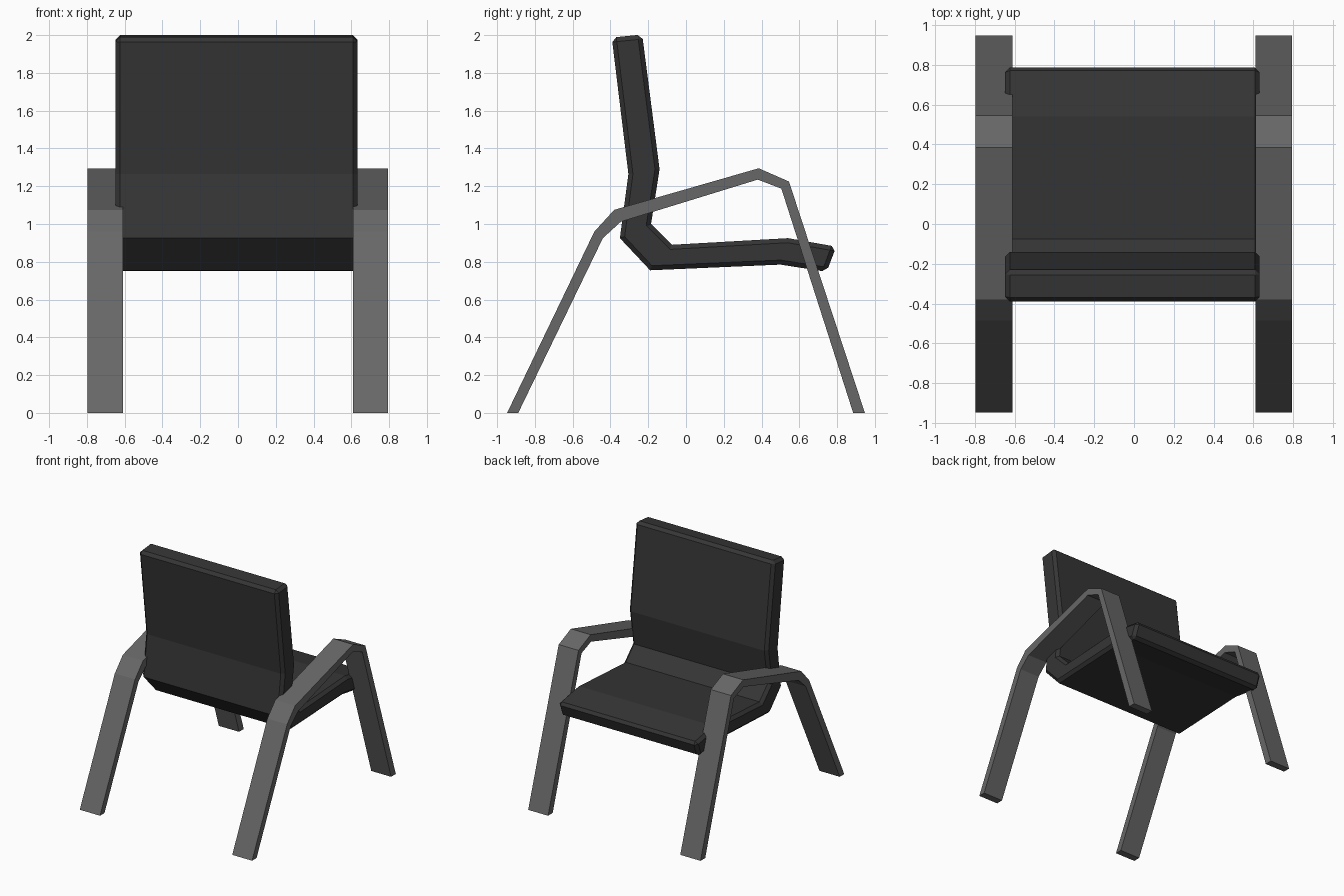
import bpy, bmesh

if "Cube" in bpy.data.objects:
    bpy.data.objects.remove(bpy.data.objects["Cube"])


def material(name, value):
    m = bpy.data.materials.new(name)
    m.diffuse_color = (value, value, value, 1)
    m.use_nodes = True
    m.node_tree.nodes["Principled BSDF"].inputs["Base Color"].default_value = m.diffuse_color
    return m


def extrude_profile(name, profile, x0, x1, mat):
    """Solid made from a closed (y, z) profile pulled along x."""
    bm = bmesh.new()
    face = bm.faces.new([bm.verts.new((x0, y, z)) for y, z in profile])
    new = bmesh.ops.extrude_face_region(bm, geom=[face])["geom"]
    verts = [g for g in new if isinstance(g, bmesh.types.BMVert)]
    bmesh.ops.translate(bm, verts=verts, vec=(x1 - x0, 0, 0))
    bmesh.ops.recalc_face_normals(bm, faces=bm.faces)
    mesh = bpy.data.meshes.new(name)
    bm.to_mesh(mesh)
    bm.free()
    mesh.materials.append(mat)
    obj = bpy.data.objects.new(name, mesh)
    bpy.context.collection.objects.link(obj)
    return obj


dark = material("charcoal upholstery", 0.036)
grey = material("grey frame", 0.135)

# One-piece seat and backrest shell with chamfered rim
seat_profile = [
    (-0.393, 1.987), (-0.305, 1.265), (-0.35, 0.925), (-0.19, 0.755),
    (0.50, 0.785), (0.745, 0.747), (0.795, 0.88), (0.54, 0.925),
    (-0.075, 0.89), (-0.185, 1.0), (-0.14, 1.29), (-0.232, 2.003),
]
seat = extrude_profile("seat_and_backrest", seat_profile, -0.648, 0.632, dark)
bevel = seat.modifiers.new("chamfer", "BEVEL")
bevel.width = 0.024
bevel.segments = 1
bevel.limit_method = "ANGLE"
bevel.angle_limit = 1.05

# Bent flat-bar arm and leg frames, one per side
frame_profile = [
    (-0.947, 0), (-0.485, 0.96), (-0.38, 1.075), (0.385, 1.295),
    (0.545, 1.225), (0.947, 0), (0.885, 0), (0.505, 1.187),
    (0.38, 1.235), (-0.345, 1.012), (-0.44, 0.925), (-0.888, 0),
]
for side, x0, x1 in (("left", -0.797, -0.61), ("right", 0.61, 0.793)):
    extrude_profile(side + "_arm_and_legs", frame_profile, x0, x1, grey)
